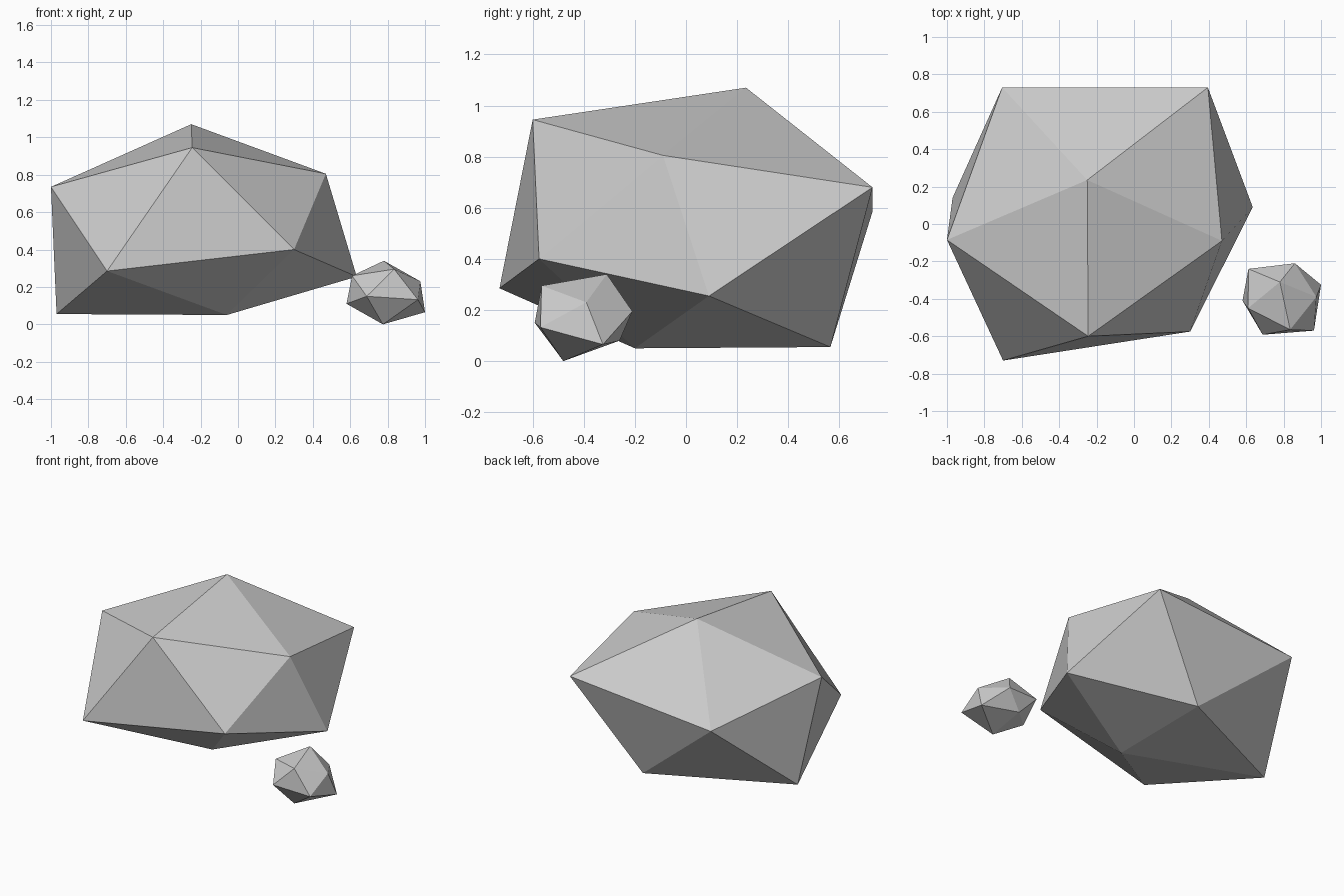
import bpy


def rock(name, top, upper, lower, bottom):
    """Uneven 20-sided stone: top fan, zigzag band of two rings, bottom fan."""
    verts = [top] + upper + lower + [bottom]
    faces = []
    for i in range(5):
        j = (i + 1) % 5
        u0, u1, l0, l1 = 1 + i, 1 + j, 6 + i, 6 + j
        faces += [(0, u0, u1), (u0, l0, u1), (u1, l0, l1), (11, l1, l0)]
    mesh = bpy.data.meshes.new(name)
    mesh.from_pydata(verts, [], faces)
    mesh.update()
    obj = bpy.data.objects.new(name, mesh)
    bpy.context.collection.objects.link(obj)
    return obj


# Big boulder; rings run front, right, back, left
rock("large_rock",
     (-0.25, 0.235, 1.07),
     [(-0.245, -0.60, 0.945), (0.47, -0.09, 0.805), (0.395, 0.73, 0.68),
      (-0.705, 0.73, 0.585), (-1.0, -0.085, 0.735)],
     [(0.30, -0.575, 0.40), (0.635, 0.09, 0.255), (-0.06, 0.565, 0.055),
      (-0.97, 0.14, 0.055), (-0.70, -0.73, 0.285)],
     (-0.06, -0.20, 0.05))

# Small stone beside it
rock("small_rock",
     (0.78, -0.31, 0.34),
     [(0.835, -0.565, 0.295), (0.975, -0.39, 0.23), (0.86, -0.21, 0.195),
      (0.612, -0.24, 0.215), (0.61, -0.45, 0.26)],
     [(0.962, -0.57, 0.132), (1.0, -0.325, 0.065), (0.74, -0.26, 0.08),
      (0.58, -0.41, 0.11), (0.688, -0.592, 0.15)],
     (0.775, -0.48, 0.0))
